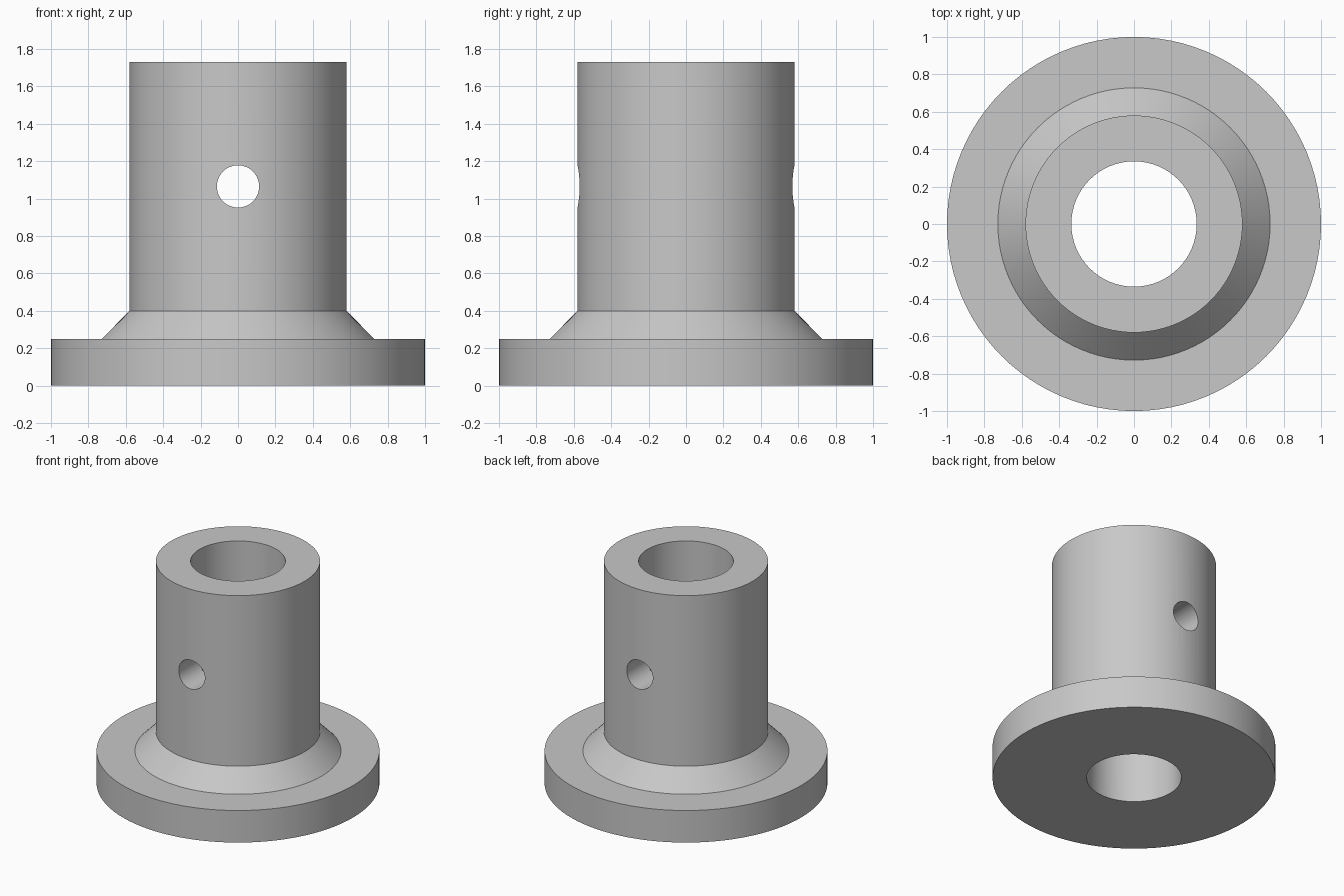
import bpy
import bmesh
import math

SEGMENTS = 96

cube = bpy.data.objects.get("Cube")
if cube:
    bpy.data.objects.remove(cube, do_unlink=True)

# Plain grey metal
metal = bpy.data.materials.new("grey_metal")
metal.use_nodes = True
grey = (0.58, 0.58, 0.58, 1)
metal.diffuse_color = grey
metal.node_tree.nodes["Principled BSDF"].inputs["Base Color"].default_value = grey


def lathe(name, profile):
    """Spin a closed (radius, height) profile around z."""
    bm = bmesh.new()
    rings = []
    for i in range(SEGMENTS):
        a = math.tau * i / SEGMENTS
        rings.append([bm.verts.new((r * math.cos(a), r * math.sin(a), z))
                      for r, z in profile])
    for i, ring in enumerate(rings):
        after = rings[(i + 1) % SEGMENTS]
        for j in range(len(profile)):
            k = (j + 1) % len(profile)
            bm.faces.new((ring[j], after[j], after[k], ring[k]))
    bmesh.ops.recalc_face_normals(bm, faces=bm.faces)
    mesh = bpy.data.meshes.new(name)
    bm.to_mesh(mesh)
    bm.free()
    mesh.materials.append(metal)
    obj = bpy.data.objects.new(name, mesh)
    bpy.context.collection.objects.link(obj)
    return obj


# Flange, conical fillet, sleeve and through bore in one profile
hub = lathe("flanged_hub", [
    (0.335, 0), (1, 0), (1, 0.25), (0.728, 0.25),
    (0.58, 0.4), (0.58, 1.73), (0.335, 1.73),
])

# Cross-drilled pin hole, front to back
bpy.ops.mesh.primitive_cylinder_add(
    vertices=48, radius=0.113, depth=2,
    location=(0, 0, 1.065), rotation=(math.pi / 2, 0, 0))
drill = bpy.context.object
drill.name = "pin_hole_cutter"
drill.hide_render = True
drill.data.materials.append(metal)

cut = hub.modifiers.new("pin_hole", 'BOOLEAN')
cut.operation = 'DIFFERENCE'
cut.solver = 'EXACT'
cut.object = drill

bpy.ops.object.select_all(action='DESELECT')
hub.select_set(True)
bpy.context.view_layer.objects.active = hub
bpy.ops.object.modifier_apply(modifier=cut.name)
bpy.data.objects.remove(drill, do_unlink=True)
bpy.ops.object.shade_smooth_by_angle(angle=math.radians(30))
